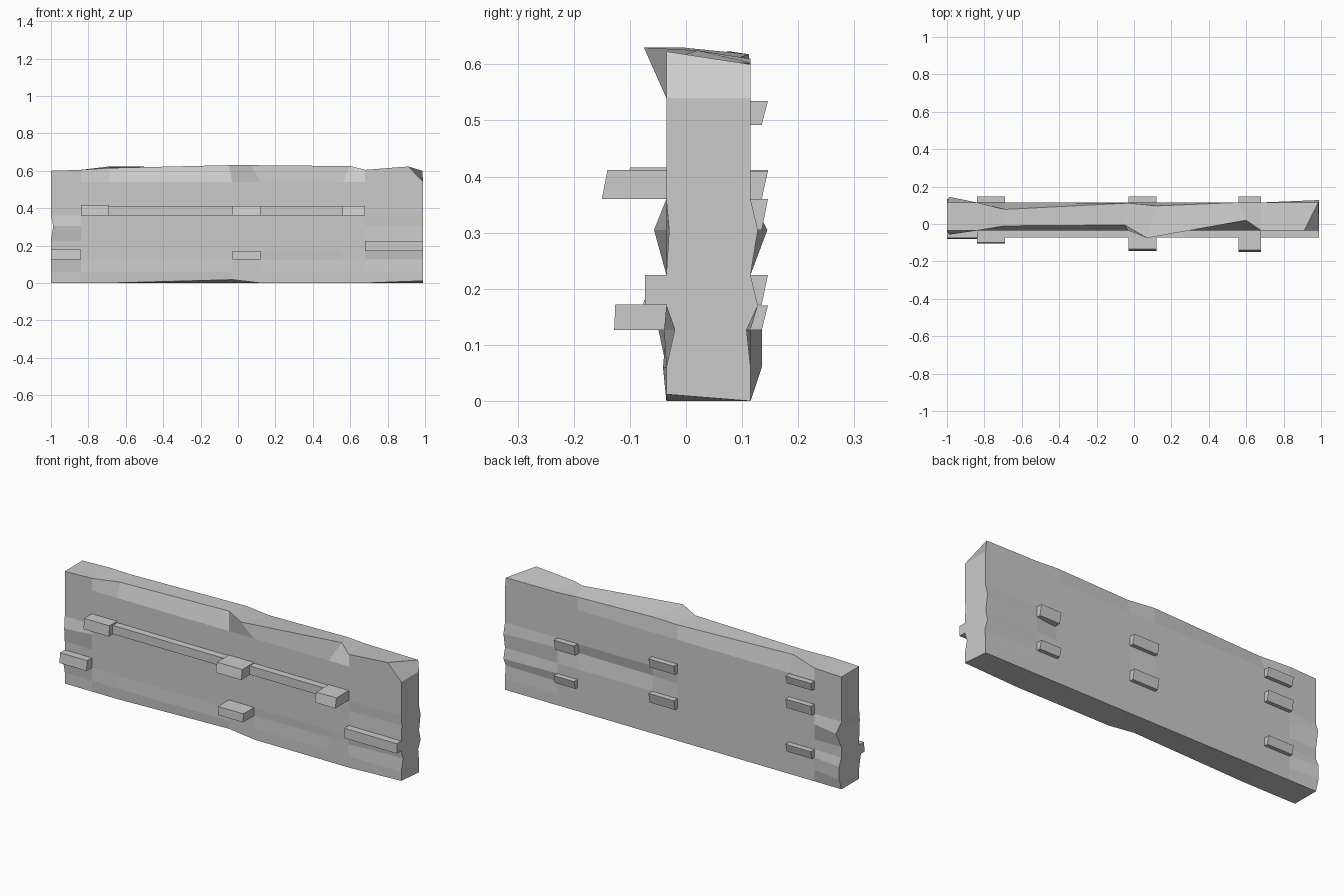
import bpy, bmesh

if "Cube" in bpy.data.objects:
    bpy.data.objects.remove(bpy.data.objects["Cube"], do_unlink=True)

stone = bpy.data.materials.new("light grey stone")
stone.use_nodes = True
GREY = (0.6, 0.6, 0.6, 1)
stone.diffuse_color = GREY
stone.node_tree.nodes["Principled BSDF"].inputs["Base Color"].default_value = GREY

FRONT, BACK = -0.035, 0.115


def finish(bm, name):
    bmesh.ops.recalc_face_normals(bm, faces=bm.faces)
    mesh = bpy.data.meshes.new(name)
    bm.to_mesh(mesh)
    bm.free()
    mesh.materials.append(stone)
    bpy.context.collection.objects.link(bpy.data.objects.new(name, mesh))


# Worn slab: a grid of columns and courses, with chipped edges and dents
columns = [-1, -0.84, -0.69, -0.03, 0.12, 0.56, 0.68, 0.99]
courses = [0, 0.06, 0.127, 0.17, 0.225, 0.305, 0.36, 0.41, 0.54]
front_rim = [(-1, FRONT, 0.6), (-0.84, FRONT, 0.605), (-0.69, -0.01, 0.615),
             (-0.05, -0.005, 0.63), (0.07, -0.075, 0.63), (0.6, 0.02, 0.625),
             (0.68, FRONT, 0.605), (0.91, FRONT, 0.623)]
back_rim = [(-1, BACK, 0.6), (-0.84, BACK, 0.605), (-0.69, 0.078, 0.623),
            (-0.03, 0.112, 0.618), (0.12, 0.097, 0.613), (0.56, BACK, 0.61),
            (0.68, BACK, 0.603), (0.985, BACK, 0.6)]
# Shifts outward from the face, keyed by (column, course)
front_bumps = {(0, 2): 0.014, (0, 5): 0.022, (7, 2): -0.015, (7, 5): -0.005,
               (2, 1): 0.006, (5, 2): -0.005, (6, 2): 0.004}
back_bumps = {(0, 1): 0.02, (0, 2): 0.02, (0, 5): 0.03, (7, 2): -0.007,
              (7, 3): 0.013, (7, 5): 0.013, (5, 5): -0.015, (4, 5): -0.008}
chipped_foot = {3: 0.018, 7: 0.012}

bm = bmesh.new()
front, back = [], []
for c, x in enumerate(columns):
    f, b = [], []
    for r, z in enumerate(courses):
        end_x = x + 0.012 if (c, r) == (0, 5) else x
        foot = chipped_foot.get(c, 0) if r == 0 else 0
        f.append(bm.verts.new((end_x, FRONT - front_bumps.get((c, r), 0), z + foot)))
        b.append(bm.verts.new((end_x, BACK + back_bumps.get((c, r), 0), z)))
    f.append(bm.verts.new(front_rim[c]))
    b.append(bm.verts.new(back_rim[c]))
    front.append(f)
    back.append(b)

for c in range(len(columns) - 1):
    for side in (front, back):
        for r in range(len(courses)):
            bm.faces.new((side[c][r], side[c + 1][r], side[c + 1][r + 1], side[c][r + 1]))
    for r in (0, -1):
        bm.faces.new((front[c][r], front[c + 1][r], back[c + 1][r], back[c][r]))
for c in (0, -1):
    for r in range(len(courses)):
        bm.faces.new((front[c][r], back[c][r], back[c][r + 1], front[c][r + 1]))
finish(bm, "wall_slab")


# Protruding bricks: the outer face can lean between its bottom and top edge
def brick(name, x0, x1, z0, z1, y_low, y_high):
    wall = FRONT + 0.03 if y_low < 0 else BACK - 0.03
    bm = bmesh.new()
    ends = [[bm.verts.new((x, y, z)) for y, z in
             ((wall, z0), (y_low, z0), (y_high, z1), (wall, z1))] for x in (x0, x1)]
    for i in range(4):
        j = (i + 1) % 4
        bm.faces.new((ends[0][i], ends[0][j], ends[1][j], ends[1][i]))
    for end in ends:
        bm.faces.new(end)
    finish(bm, name)


brick("front_ledge", -0.69, 0.56, 0.362, 0.408, -0.073, -0.073)
brick("front_brick_upper_right", -0.84, -0.69, 0.36, 0.416, -0.105, -0.1)
brick("front_brick_upper_middle", -0.03, 0.12, 0.36, 0.412, -0.145, -0.135)
brick("front_brick_upper_left", 0.56, 0.68, 0.36, 0.412, -0.15, -0.14)
brick("front_brick_lower_right", -1, -0.84, 0.127, 0.18, -0.08, -0.075)
brick("front_brick_lower_middle", -0.03, 0.12, 0.127, 0.172, -0.128, -0.126)
brick("front_brick_lower_left", 0.68, 0.99, 0.172, 0.225, -0.073, -0.073)

for name, x0, x1, heights in (
        ("right", -0.84, -0.69, ((0.127, 0.17), (0.36, 0.412), (0.492, 0.535))),
        ("middle", -0.03, 0.12, ((0.172, 0.225), (0.36, 0.41))),
        ("left", 0.56, 0.68, ((0.127, 0.17), (0.305, 0.36)))):
    for n, (z0, z1) in enumerate(heights):
        brick(f"back_brick_{name}_{n + 1}", x0, x1, z0, z1, 0.135, 0.146)
